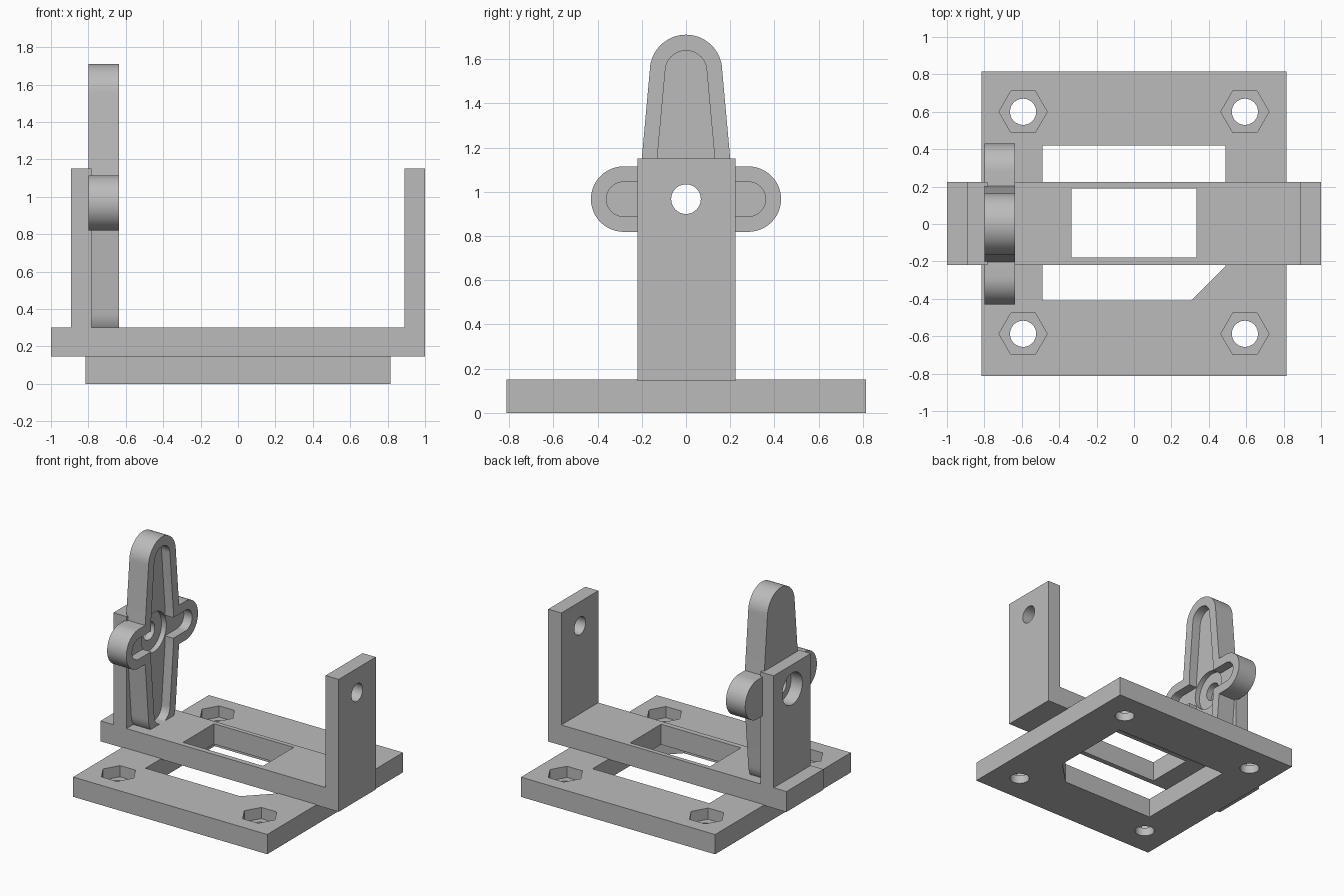
import bpy, bmesh, math
from mathutils import Vector

if "Cube" in bpy.data.objects:
    bpy.data.objects.remove(bpy.data.objects["Cube"])

grey = bpy.data.materials.new("plastic grey")
grey.diffuse_color = (0.5, 0.5, 0.5, 1)
grey.use_nodes = True
grey.node_tree.nodes["Principled BSDF"].inputs["Base Color"].default_value = grey.diffuse_color


def prism(name, pts, lo, hi, axis="z"):
    """Extrude a closed 2D profile from lo to hi: (x,y) on z, (y,z) on x, (x,z) on y."""
    place = {"x": lambda p, h: (h, p[0], p[1]),
             "y": lambda p, h: (p[0], h, p[1]),
             "z": lambda p, h: (p[0], p[1], h)}[axis]
    shift = Vector(place((0, 0), hi)) - Vector(place((0, 0), lo))
    bm = bmesh.new()
    face = bm.faces.new([bm.verts.new(place(p, lo)) for p in pts])
    top = bmesh.ops.extrude_face_region(bm, geom=[face], use_keep_orig=True)["geom"]
    bmesh.ops.translate(bm, vec=shift, verts=[v for v in top if isinstance(v, bmesh.types.BMVert)])
    bmesh.ops.recalc_face_normals(bm, faces=bm.faces)
    mesh = bpy.data.meshes.new(name)
    bm.to_mesh(mesh)
    bm.free()
    mesh.materials.append(grey)
    ob = bpy.data.objects.new(name, mesh)
    bpy.context.collection.objects.link(ob)
    return ob


def rect(x0, x1, y0, y1):
    return [(x0, y0), (x1, y0), (x1, y1), (x0, y1)]


def circle(cx, cy, r, n=48):
    return [(cx + r * math.cos(2 * math.pi * i / n), cy + r * math.sin(2 * math.pi * i / n))
            for i in range(n)]


def combine(ob, other, operation="DIFFERENCE"):
    mod = ob.modifiers.new("combine", "BOOLEAN")
    mod.operation, mod.solver, mod.object = operation, "EXACT", other
    bpy.context.view_layer.objects.active = ob
    bpy.ops.object.modifier_apply(modifier=mod.name)
    bpy.data.objects.remove(other)


def smooth(ob):
    bpy.ops.object.select_all(action="DESELECT")
    ob.select_set(True)
    bpy.context.view_layer.objects.active = ob
    bpy.ops.object.shade_smooth_by_angle(angle=math.radians(30))


# Base plate with a chamfered window, bolt holes and hexagonal nut pockets
base = prism("base_plate", rect(-0.815, 0.815, -0.813, 0.815), 0, 0.15)
window = [(-0.49, -0.41), (0.305, -0.41), (0.49, -0.225), (0.49, 0.42), (-0.49, 0.42)]
combine(base, prism("cutter", window, -0.1, 0.3))
for x in (-0.593, 0.593):
    for y in (-0.587, 0.6):
        combine(base, prism("cutter", circle(x, y, 0.07), -0.1, 0.3))
        combine(base, prism("cutter", circle(x, y, 0.129, 6), 0.065, 0.3))
smooth(base)

# U-shaped bracket with a slot in its floor and a hole in each upright
outline = [(-1, 0.145), (1, 0.145), (1, 1.15), (0.89, 1.15), (0.89, 0.3), (-0.782, 0.3),
           (-0.782, 1.15), (-0.893, 1.15), (-0.893, 0.3), (-1, 0.3)]
bracket = prism("bracket", outline, -0.22, 0.224, "y")
combine(bracket, prism("cutter", rect(-0.335, 0.335, -0.18, 0.19), 0, 0.5))
combine(bracket, prism("cutter", circle(0, 0.967, 0.067), 0.8, 1.1, "x"))
combine(bracket, prism("cutter", circle(0, 0.967, 0.12), -1.1, -0.7, "x"))
smooth(bracket)

# Four-armed horn, profiles in (y, z)
HUB = 0.967


def long_arm(r, root, reach):
    """Tapered double arm with round ends, vertical."""
    half = [(r * math.cos(a), reach + r * math.sin(a))
            for a in (math.pi * i / 24 for i in range(25))]
    upper = [(root, 0.14)] + half + [(-root, 0.14)]
    return [(y, HUB + z) for y, z in upper] + [(-y, HUB - z) for y, z in upper]


def short_arm(r, reach):
    """Straight double arm with round ends, horizontal."""
    right = [(reach + r * math.cos(a), r * math.sin(a))
             for a in (math.pi * (i / 24 - 0.5) for i in range(25))]
    return [(y, HUB + z) for y, z in right] + [(-y, HUB - z) for y, z in right]


BACK, FRONT = -0.798, -0.637
horn = prism("horn", long_arm(0.164, 0.204, 0.58), BACK, FRONT, "x")
combine(horn, prism("side_arms", short_arm(0.148, 0.282), BACK, FRONT, "x"), "UNION")
# Recessed grooves, round hub pocket and centre hole
for pts, depth in ((long_arm(0.094, 0.134, 0.578), 0.07), (short_arm(0.078, 0.282), 0.07),
                   (circle(0, HUB, 0.15), 0.11), (circle(0, HUB, 0.068), 0.4)):
    combine(horn, prism("cutter", pts, FRONT - depth, FRONT + 0.1, "x"))
smooth(horn)
